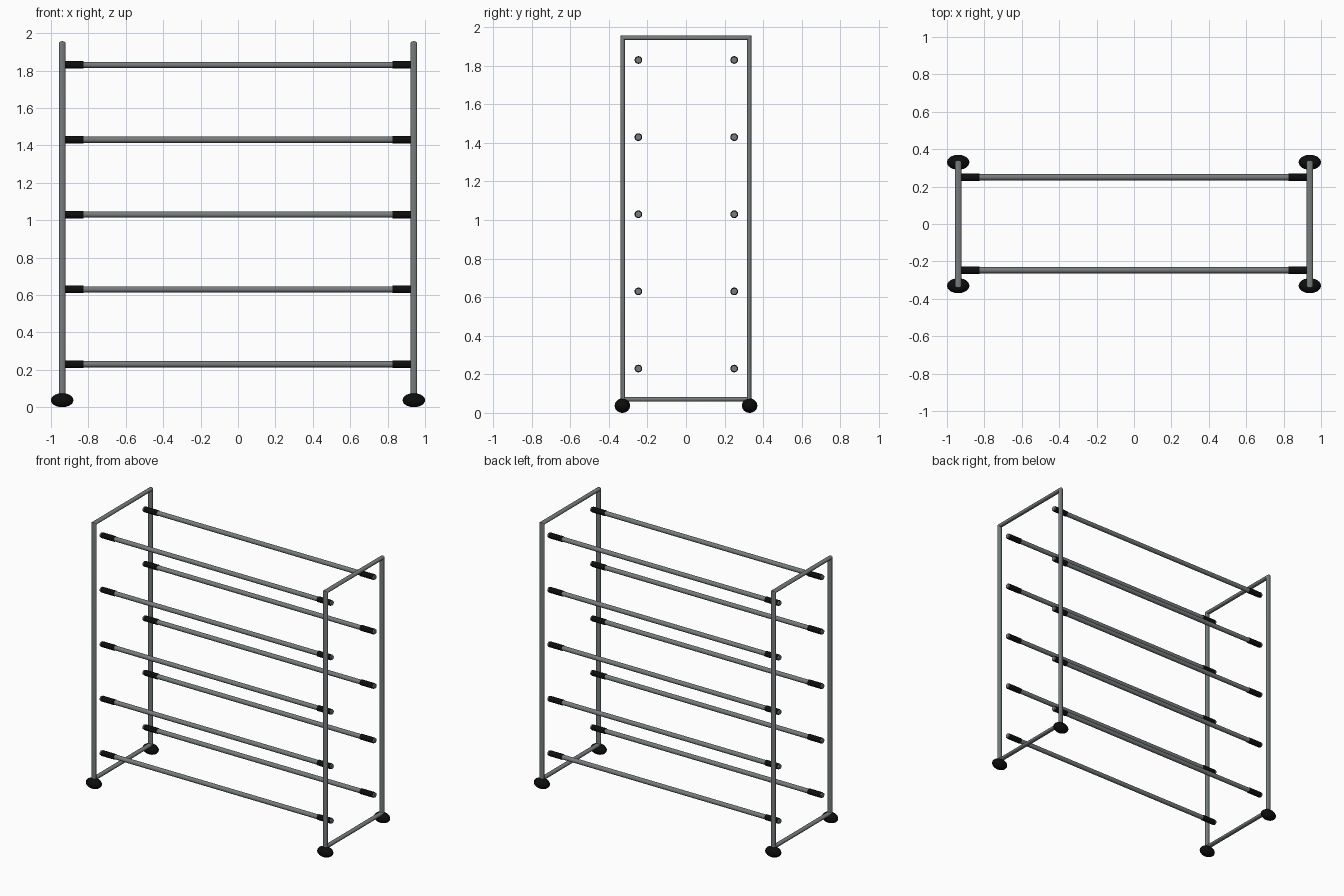
import bpy
import bmesh
from math import cos, sin, tau, pi, radians

cube = bpy.data.objects.get("Cube")
if cube:
    bpy.data.objects.remove(cube)


def material(name, colour):
    m = bpy.data.materials.new(name)
    m.use_nodes = True
    m.diffuse_color = colour
    m.node_tree.nodes["Principled BSDF"].inputs["Base Color"].default_value = colour
    return m


steel = material("grey steel", (0.18, 0.20, 0.205, 1))
rubber = material("black rubber", (0.004, 0.004, 0.004, 1))


def finish(ob, name, mat):
    ob.name = name
    ob.data.materials.append(mat)
    bpy.ops.object.select_all(action='DESELECT')
    ob.select_set(True)
    bpy.context.view_layer.objects.active = ob
    bpy.ops.object.shade_smooth_by_angle(angle=radians(40))


def tube(name, radius, length, loc, mat):
    bpy.ops.mesh.primitive_cylinder_add(vertices=16, radius=radius, depth=length,
                                        location=loc, rotation=(0, pi / 2, 0))
    finish(bpy.context.object, name, mat)


def frame(name, x):
    # Closed rectangular loop of oval tube with mitred corners
    bm = bmesh.new()
    rings = []
    for sy, sz, z in ((-1, -1, 0.07), (1, -1, 0.07), (1, 1, 1.945), (-1, 1, 1.945)):
        ring = []
        for i in range(SIDES):
            t = tau * i / SIDES
            out = 0.012 * sin(t)
            ring.append(bm.verts.new((x + 0.018 * cos(t), sy * (0.328 + out), z + sz * out)))
        rings.append(ring)
    for k in range(4):
        a, b = rings[k], rings[(k + 1) % 4]
        for i in range(SIDES):
            j = (i + 1) % SIDES
            bm.faces.new((a[i], a[j], b[j], b[i]))
    bmesh.ops.recalc_face_normals(bm, faces=bm.faces)
    mesh = bpy.data.meshes.new(name)
    bm.to_mesh(mesh)
    bm.free()
    ob = bpy.data.objects.new(name, mesh)
    bpy.context.collection.objects.link(ob)
    finish(ob, name, steel)


SIDES = 16
POST_X = 0.94

# End frames and their flattened ball feet
for side, sx in (("left", 1), ("right", -1)):
    frame(side + "_end_frame", sx * POST_X)
    for depth, sy in (("front", -1), ("back", 1)):
        bpy.ops.mesh.primitive_uv_sphere_add(segments=24, ring_count=14, radius=1,
                                             location=(sx * POST_X, sy * 0.33, 0.0375))
        foot = bpy.context.object
        foot.scale = (0.06, 0.04, 0.0375)
        finish(foot, f"{depth}_{side}_foot", rubber)

# Shelf rods with a rubber sleeve near each end
for level in range(5):
    z = 0.23 + 0.4 * level
    for depth, y in (("front", -0.247), ("back", 0.25)):
        tube(f"{depth}_rod_{level + 1}", 0.0165, 1.88, (0, y, z), steel)
        for side, sx in (("left", 1), ("right", -1)):
            tube(f"{depth}_{side}_sleeve_{level + 1}", 0.02, 0.105,
                 (sx * 0.878, y, z), rubber)
